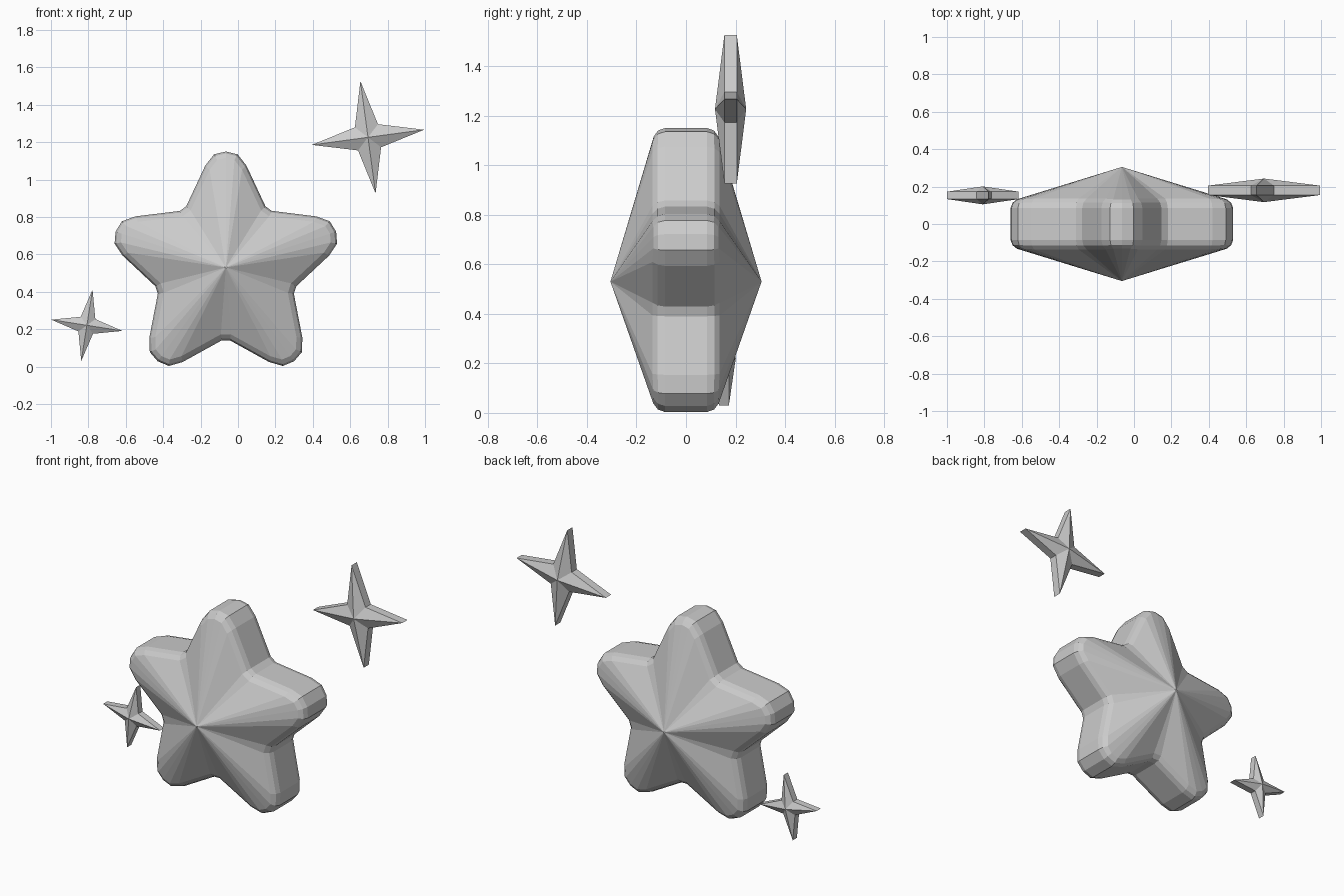
import bpy, bmesh
from math import sin, cos, radians, hypot, atan2, pi

cube = bpy.data.objects.get("Cube")
if cube:
    bpy.data.objects.remove(cube, do_unlink=True)

grey = bpy.data.materials.new("soft_grey")
grey.use_nodes = True
grey.diffuse_color = (0.6, 0.6, 0.6, 1)
grey.node_tree.nodes["Principled BSDF"].inputs["Base Color"].default_value = (0.6, 0.6, 0.6, 1)


def star_outline(arms, half_arm, turn=0):
    """Mirror half an arm (pointing up) and repeat it around the centre, clockwise."""
    arm = [(-x, z) for x, z in half_arm] + [(x, z) for x, z in reversed(half_arm) if x > 0]
    points = []
    for i in range(arms):
        for x, z in arm:
            r, a = hypot(x, z), atan2(x, z) + 2 * pi * i / arms + turn
            points.append((r * sin(a), r * cos(a)))
    return points


def make_star(name, outline, centre, half_wall, apex, bevel=0):
    """Straight side wall with a pointed faceted cap on the front and the back."""
    bm = bmesh.new()
    front = [bm.verts.new((x, -half_wall, z)) for x, z in outline]
    back = [bm.verts.new((x, half_wall, z)) for x, z in outline]
    tip_front = bm.verts.new((0, -apex, 0))
    tip_back = bm.verts.new((0, apex, 0))
    n = len(outline)
    for i in range(n):
        j = (i + 1) % n
        bm.faces.new((front[i], front[j], back[j], back[i]))
        bm.faces.new((front[j], front[i], tip_front))
        bm.faces.new((back[i], back[j], tip_back))
    if bevel:
        rim = [e for e in bm.edges
               if abs(e.verts[0].co.y - e.verts[1].co.y) < 1e-5]
        bmesh.ops.bevel(bm, geom=rim, offset=bevel, segments=2, profile=0.5,
                        affect='EDGES', clamp_overlap=True)
    bmesh.ops.recalc_face_normals(bm, faces=bm.faces)
    mesh = bpy.data.meshes.new(name)
    bm.to_mesh(mesh)
    bm.free()
    mesh.materials.append(grey)
    obj = bpy.data.objects.new(name, mesh)
    obj.location = centre
    bpy.context.collection.objects.link(obj)
    return obj


def make_sparkle(name, centre, reach, notch, turn, half_wall, apex):
    """Thin four-pointed star."""
    d = notch * sin(pi / 4)
    # the notch is shared by neighbouring arms, so keep one per arm
    outline = []
    for i in range(4):
        a = radians(turn) + i * pi / 2
        outline.append((reach * sin(a), reach * cos(a)))
        outline.append((notch * sin(a + pi / 4), notch * cos(a + pi / 4)))
    return make_star(name, outline, centre, half_wall, apex)


# Large star with rounded arms and softened rim
half_arm = [(0.212, 0.327), (0.11, 0.545), (0.063, 0.605), (0, 0.62)]
make_star("large_star", star_outline(5, half_arm), (-0.065, 0, 0.53), 0.12, 0.305, 0.035)

# Two small sparkles
make_sparkle("upper_sparkle", (0.695, 0.18, 1.226), 0.303, 0.088, -7.7, 0.025, 0.063)
make_sparkle("lower_sparkle", (-0.808, 0.153, 0.221), 0.193, 0.056, 9, 0.02, 0.048)
